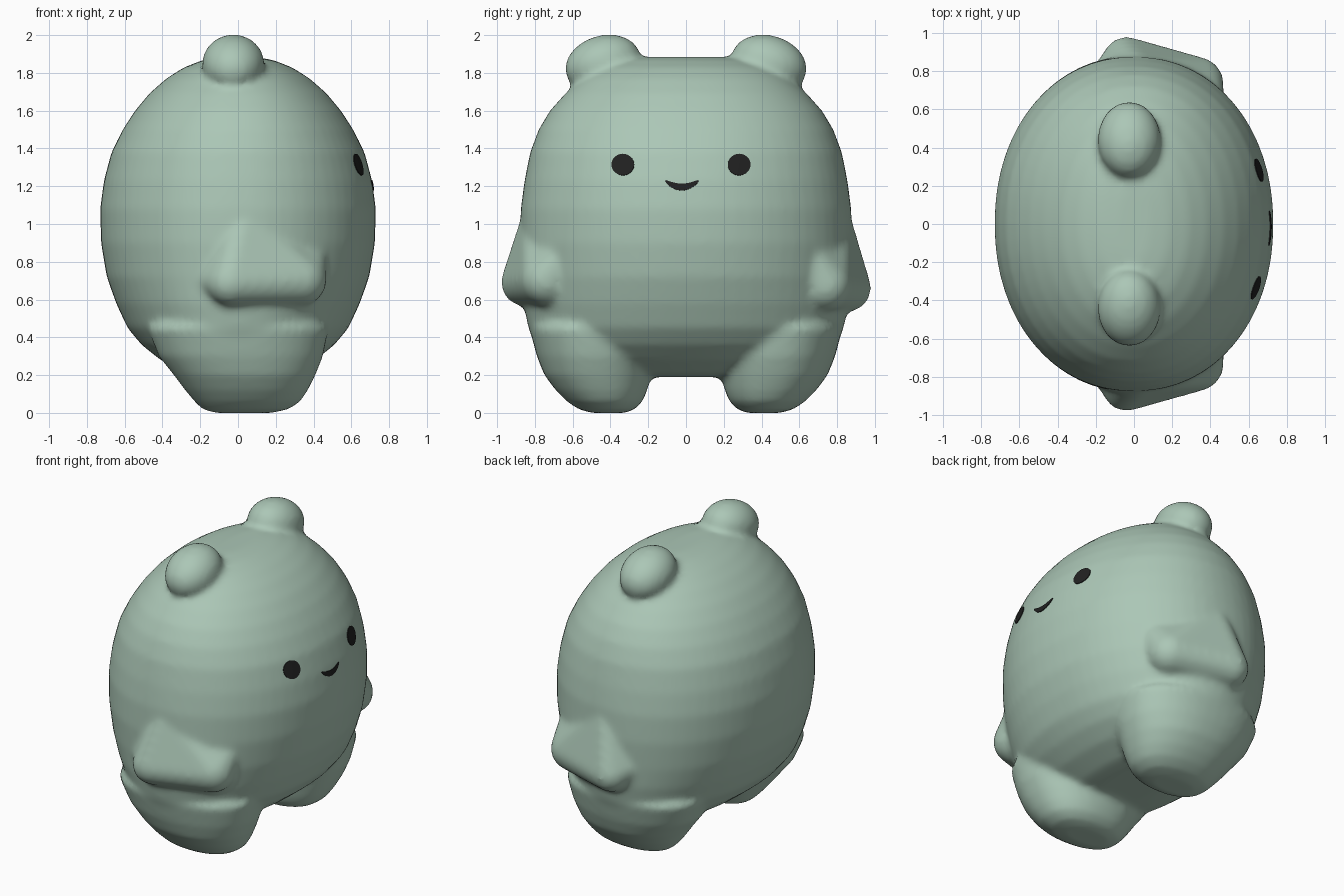
import bpy, bmesh, math
from mathutils import Vector, Matrix
from mathutils.bvhtree import BVHTree

if "Cube" in bpy.data.objects:
    bpy.data.objects.remove(bpy.data.objects["Cube"])


def material(name, rgb):
    m = bpy.data.materials.new(name)
    m.diffuse_color = (*rgb, 1)
    m.use_nodes = True
    m.node_tree.nodes["Principled BSDF"].inputs["Base Color"].default_value = m.diffuse_color
    return m


GREEN = material("sage green", (0.41, 0.57, 0.47))
BLACK = material("soft black", (0.015, 0.015, 0.015))


def loft(bm, rings, n=48, p=2.0):
    """Closed skin through oval rings (z, x0, x1, y0, y1)."""
    loops = []
    for z, x0, x1, y0, y1 in rings:
        loop = []
        for i in range(n):
            a = 2 * math.pi * i / n
            c, s = math.cos(a), math.sin(a)
            x = (x0 + x1) / 2 + (x1 - x0) / 2 * math.copysign(abs(c) ** (2 / p), c)
            y = (y0 + y1) / 2 + (y1 - y0) / 2 * math.copysign(abs(s) ** (2 / p), s)
            loop.append(bm.verts.new((x, y, z)))
        loops.append(loop)
    for a, b in zip(loops, loops[1:]):
        for i in range(n):
            j = (i + 1) % n
            bm.faces.new((a[i], a[j], b[j], b[i]))
    bm.faces.new(loops[0][::-1])
    bm.faces.new(loops[-1])


def ball_hull(bm, balls):
    """Convex skin around balls (x, y, z, r)."""
    t = bmesh.new()
    for x, y, z, r in balls:
        bmesh.ops.create_icosphere(t, subdivisions=3, radius=r,
                                   matrix=Matrix.Translation((x, y, z)))
    pts = [v.co.copy() for v in t.verts]
    t.free()
    verts = [bm.verts.new(c) for c in pts]
    res = bmesh.ops.convex_hull(bm, input=verts)
    loose = [v for v in verts if v.is_valid and not v.link_faces]
    bmesh.ops.delete(bm, geom=loose, context='VERTS')


bm = bmesh.new()

# torso: (z, half depth, half width)
torso = [(0.19, 0.16, 0.36), (0.21, 0.27, 0.55), (0.28, 0.41, 0.72), (0.36, 0.51, 0.80),
         (0.45, 0.585, 0.835), (0.58, 0.645, 0.86), (0.72, 0.695, 0.87), (0.9, 0.725, 0.88),
         (1.08, 0.73, 0.875), (1.23, 0.71, 0.855), (1.38, 0.67, 0.825), (1.5, 0.61, 0.78),
         (1.6, 0.545, 0.72), (1.69, 0.47, 0.64), (1.77, 0.38, 0.55), (1.83, 0.285, 0.45),
         (1.87, 0.18, 0.33), (1.885, 0.08, 0.2)]
loft(bm, [(z, -a, a, -b, b) for z, a, b in torso], 64, 2.1)

for s in (1, -1):
    # legs
    leg = [(0.0, -0.12, 0.18, 0.32, 0.50), (0.02, -0.19, 0.27, 0.27, 0.57),
           (0.06, -0.23, 0.33, 0.23, 0.63), (0.12, -0.28, 0.37, 0.205, 0.69),
           (0.2, -0.34, 0.41, 0.185, 0.75), (0.3, -0.42, 0.45, 0.17, 0.79),
           (0.45, -0.48, 0.48, 0.17, 0.83), (0.6, -0.3, 0.3, 0.3, 0.7)]
    loft(bm, [(z, a, b, *sorted((s * c, s * d))) for z, a, b, c, d in leg], 40, 2.2)
    # arms
    dz = -0.015 * s
    ball_hull(bm, [(-0.04, s * 0.855, 0.675 + dz, 0.125), (0.33, s * 0.735, 0.69 + dz, 0.14),
                   (0.03, s * 0.77, 1.0, 0.11), (0.38, s * 0.65, 0.83, 0.09),
                   (-0.13, s * 0.80, 0.71, 0.08)])
    # ears
    bmesh.ops.create_uvsphere(
        bm, u_segments=32, v_segments=20, radius=1,
        matrix=Matrix.Translation((-0.025, s * 0.44, 1.848)) @ Matrix.Rotation(-s * 0.3, 4, 'X')
        @ Matrix.Diagonal((0.165, 0.205, 0.15, 1)))

bmesh.ops.recalc_face_normals(bm, faces=bm.faces)
mesh = bpy.data.meshes.new("body")
bm.to_mesh(mesh)
bm.free()
body = bpy.data.objects.new("body", mesh)
bpy.context.collection.objects.link(body)

# fuse all the lumps into one soft skin
r = body.modifiers.new("fuse", 'REMESH')
r.mode, r.voxel_size = 'VOXEL', 0.02
m = body.modifiers.new("soften", 'SMOOTH')
m.factor, m.iterations = 0.5, 8
dg = bpy.context.evaluated_depsgraph_get()
skin = bpy.data.meshes.new_from_object(body.evaluated_get(dg))
body.modifiers.clear()
body.data = skin
skin.materials.clear()
skin.materials.append(GREEN)
skin.polygons.foreach_set("material_index", [0] * len(skin.polygons))
skin.polygons.foreach_set("use_smooth", [True] * len(skin.polygons))
tree = BVHTree.FromPolygons([v.co for v in skin.vertices],
                            [p.vertices for p in skin.polygons])


def plate(name, rows, wrap):
    """Thin patch laid on the face; rows hold (y, z) points."""
    verts, faces, n = [], [], len(rows[0])
    for row in rows:
        for y, z in row:
            hit, nor, _, _ = tree.ray_cast(Vector((2, y, z)), Vector((-1, 0, 0)))
            verts.append(hit + Vector((0.005, 0, 0)))
    for k in range(len(rows) - 1):
        for i in range(n if wrap else n - 1):
            j = (i + 1) % n
            faces.append((k * n + i, k * n + j, (k + 1) * n + j, (k + 1) * n + i))
    me = bpy.data.meshes.new(name)
    me.from_pydata(verts, [], faces)
    b = bmesh.new()
    b.from_mesh(me)
    bmesh.ops.remove_doubles(b, verts=b.verts, dist=0.0003)
    for f in b.faces:
        f.normal_update()
        if f.normal.x < 0:
            f.normal_flip()
    b.to_mesh(me)
    b.free()
    me.materials.append(BLACK)
    o = bpy.data.objects.new(name, me)
    bpy.context.collection.objects.link(o)
    o.modifiers.new("thickness", 'SOLIDIFY').thickness = 0.008


# eyes
for name, y in (("right_eye", -0.335), ("left_eye", 0.282)):
    ring = [2 * math.pi * i / 24 for i in range(24)]
    plate(name, [[(y + 0.06 * k * math.cos(a), 1.315 + 0.057 * k * math.sin(a)) for a in ring]
                 for k in (0, 0.35, 0.7, 1)], True)

# smiling mouth: crescent strip
top, low = [], []
for i in range(21):
    t = -1 + i / 10
    mid = 1.196 + 0.034 * t * t
    half = 0.017 * math.sqrt(max(0, 1 - t * t)) + 0.001
    top.append((-0.022 + 0.09 * t, mid + half))
    low.append((-0.022 + 0.09 * t, mid - half))
plate("mouth", [low, top], False)
